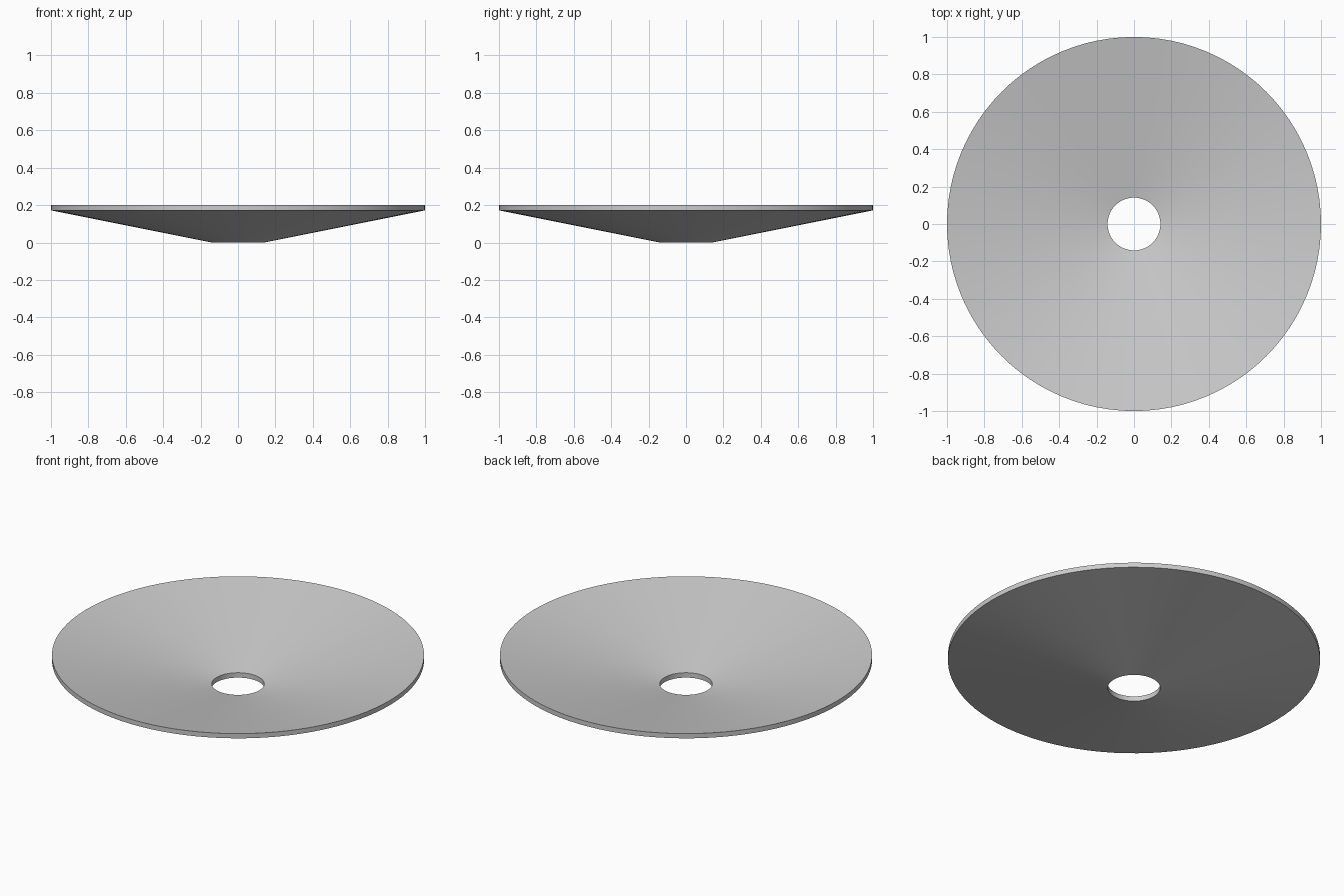
import bpy, bmesh
from math import cos, sin, tau, radians

if "Cube" in bpy.data.objects:
    bpy.data.objects.remove(bpy.data.objects["Cube"])

SIDES = 96
# Cross-section of the coned disc as (radius, height)
PROFILE = [(0.141, 0.0), (1.0, 0.172), (1.0, 0.2), (0.141, 0.029)]

# Revolve the closed section around z
bm = bmesh.new()
rings = [[bm.verts.new((r * cos(tau * i / SIDES), r * sin(tau * i / SIDES), z))
          for i in range(SIDES)] for r, z in PROFILE]
for a, b in zip(rings, rings[1:] + rings[:1]):
    for i in range(SIDES):
        j = (i + 1) % SIDES
        bm.faces.new((a[i], a[j], b[j], b[i]))
bmesh.ops.recalc_face_normals(bm, faces=bm.faces)

mesh = bpy.data.meshes.new("conical_washer")
bm.to_mesh(mesh)
bm.free()
washer = bpy.data.objects.new("conical_washer", mesh)
bpy.context.collection.objects.link(washer)

# Smooth cone and walls, crisp rims
bpy.context.view_layer.objects.active = washer
washer.select_set(True)
bpy.ops.object.shade_smooth_by_angle(angle=radians(30))
